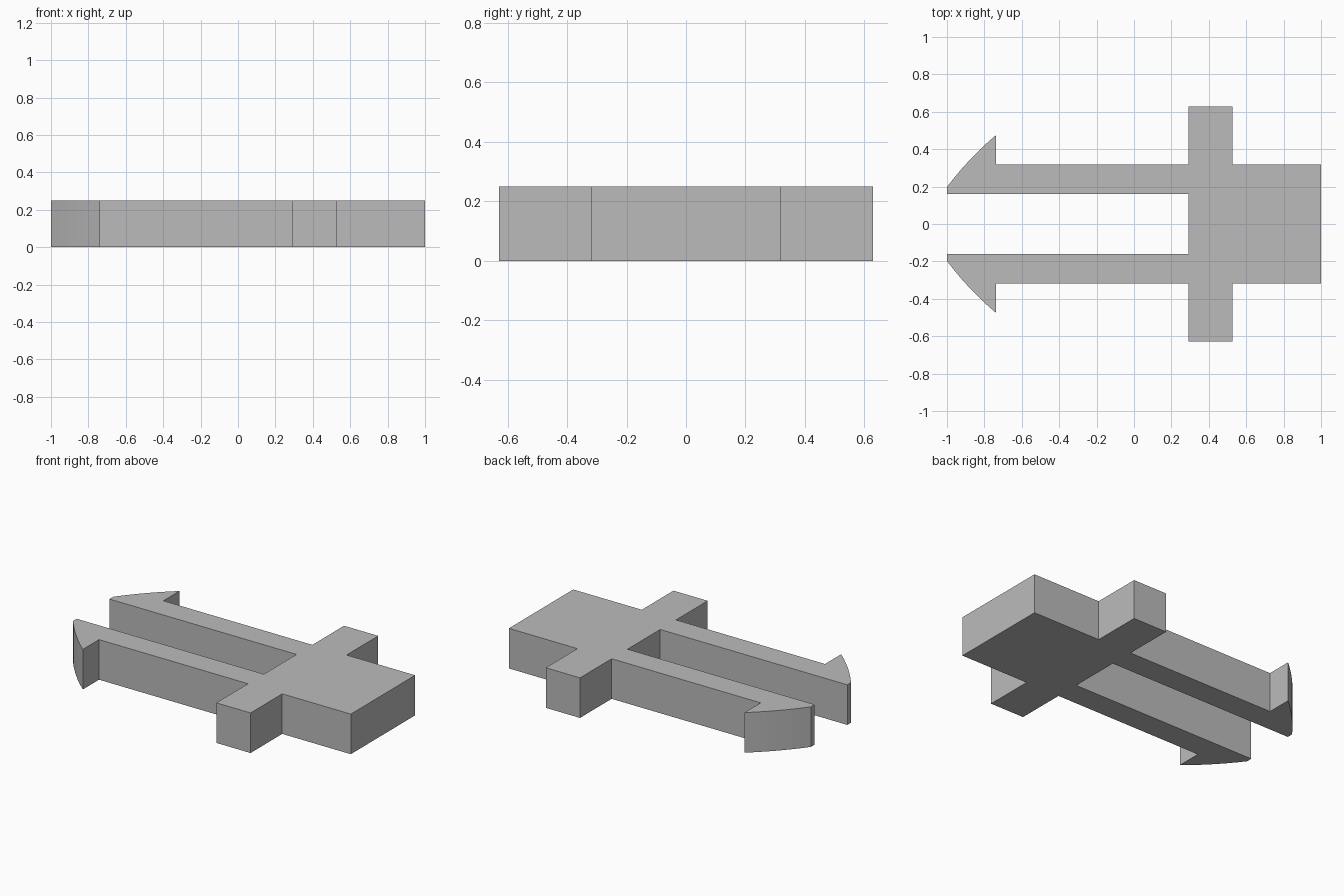
import bpy
import bmesh
from math import radians
from mathutils import Vector

cube = bpy.data.objects.get("Cube")
if cube:
    bpy.data.objects.remove(cube, do_unlink=True)

HEIGHT = 0.25
BODY_Y, WING_Y, SLOT_Y = 0.317, 0.629, 0.161
WING_BACK, WING_FRONT = 0.291, 0.527
BARB_X, BARB_Y, TIP_Y = -0.737, 0.476, 0.198

grey = bpy.data.materials.new("plain_grey")
grey.use_nodes = True
colour = (0.5, 0.5, 0.5, 1.0)
grey.diffuse_color = colour
grey.node_tree.nodes["Principled BSDF"].inputs["Base Color"].default_value = colour


def arc(start, control, end, steps):
    """Points on a shallow curve from start to end."""
    a, b, c = Vector(start), Vector(control), Vector(end)
    for i in range(steps + 1):
        t = i / steps
        p = a * (1 - t) ** 2 + b * 2 * t * (1 - t) + c * t * t
        yield (p.x, p.y)


# Half outline: body end, side wing, prong, swept barb, slot
half = [
    (1, BODY_Y), (WING_FRONT, BODY_Y), (WING_FRONT, WING_Y),
    (WING_BACK, WING_Y), (WING_BACK, BODY_Y), (BARB_X, BODY_Y),
    *arc((BARB_X, BARB_Y), (-0.884, 0.352), (-1, TIP_Y), 6),
    (-1, SLOT_Y), (WING_BACK, SLOT_Y),
]
outline = half + [(x, -y) for x, y in reversed(half)]

# Extrude the whole outline into one solid clip
bm = bmesh.new()
base = bm.faces.new([bm.verts.new((x, y, 0)) for x, y in outline])
extruded = bmesh.ops.extrude_face_region(bm, geom=[base], use_keep_orig=True)
top = [v for v in extruded["geom"] if isinstance(v, bmesh.types.BMVert)]
bmesh.ops.translate(bm, verts=top, vec=(0, 0, HEIGHT))
bmesh.ops.recalc_face_normals(bm, faces=bm.faces)
mesh = bpy.data.meshes.new("two_pronged_clip")
bm.to_mesh(mesh)
bm.free()

clip = bpy.data.objects.new("two_pronged_clip", mesh)
bpy.context.collection.objects.link(clip)
mesh.materials.append(grey)

# Smooth the curved barbs and keep the corners sharp
bpy.ops.object.select_all(action="DESELECT")
clip.select_set(True)
bpy.context.view_layer.objects.active = clip
bpy.ops.object.shade_smooth_by_angle(angle=radians(30))
